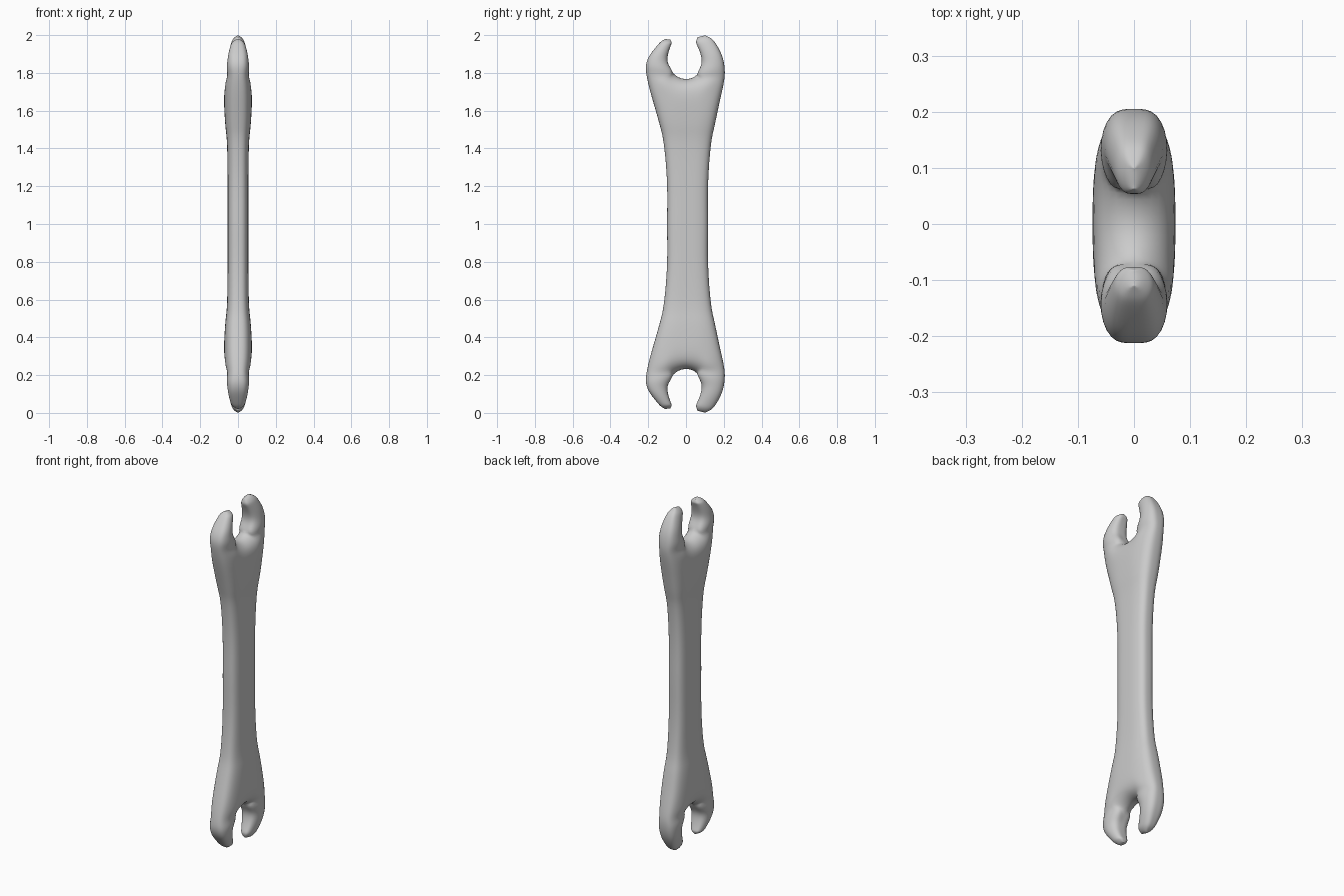
import bpy, bmesh
from mathutils import Vector

if "Cube" in bpy.data.objects:
    bpy.data.objects.remove(bpy.data.objects["Cube"])

# Body rows, middle to slot: left edge (y, z), centre z, right edge (y, z), half thickness
BODY = [
    ((-.100, 1.00), 1.00, (.117, 1.00), .055),
    ((-.100, 1.22), 1.22, (.117, 1.22), .055),
    ((-.117, 1.42), 1.42, (.132, 1.42), .058),
    ((-.135, 1.51), 1.51, (.149, 1.51), .066),
    ((-.160, 1.60), 1.60, (.170, 1.61), .072),
    ((-.190, 1.705), 1.68, (.190, 1.70), .073),
    ((-.207, 1.78), 1.74, (.203, 1.77), .067),
]
# Jaw rows, slot to tip: left outer, left inner, right inner, right outer, half thickness
JAWS = [
    ((-.212, 1.832), (-.068, 1.798), (.058, 1.79), (.204, 1.82), .060),
    ((-.202, 1.873), (-.095, 1.85), (.080, 1.84), (.197, 1.867), .056),
    ((-.180, 1.91), (-.095, 1.90), (.080, 1.89), (.180, 1.915), .050),
    ((-.146, 1.952), (-.081, 1.945), (.062, 1.94), (.152, 1.962), .038),
    ((-.126, 1.970), (-.077, 1.962), (.054, 1.968), (.126, 1.987), .026),
    ((-.110, 1.980), (-.083, 1.976), (.063, 1.99), (.100, 1.999), 0),
]
BODY_U = [-1, -.965, -.8, -.55, -.3, 0, .3, .55, .8, .965, 1]
JAW_U = [(0, 0), (.07, .68), (.5, 1), (.93, .68), (1, 0)]


def lerp(a, b, f):
    return Vector(a).lerp(Vector(b), f)


bm = bmesh.new()


def vert(p, t):
    return bm.verts.new((t, p[0], p[1]))


# One quarter of the skin: columns across, rows along
rows = []
for i, (left, cz, right, t) in enumerate(BODY):
    mid = ((left[0] + right[0]) / 2, cz)
    row = []
    for c, u in enumerate(BODY_U):
        thick = t * max(0, 1 - abs(u) ** 3) ** (1 / 3)
        if i == len(BODY) - 1 and 4 <= c <= 6:
            thick *= .82
        row.append(vert(lerp(mid, left if u < 0 else right, abs(u)), thick))
    rows.append(row)
for i, (lo, li, ri, ro, t) in enumerate(JAWS):
    row = [vert(lerp(lo, li, f), t * k) for f, k in JAW_U]
    row.append(vert((-.004, 1.767), 0) if i == 0 else None)
    row += [vert(lerp(ri, ro, f), t * k) for f, k in JAW_U]
    rows.append(row)
for a, b in zip(rows, rows[1:]):
    for c in range(10):
        quad = (a[c], a[c + 1], b[c + 1], b[c])
        if None not in quad:
            bm.faces.new(quad)

# Mirror to the other face and the other end
for axis, centre in ((0, 0), (2, 1)):
    dup = bmesh.ops.duplicate(bm, geom=bm.verts[:] + bm.edges[:] + bm.faces[:])
    for v in dup["geom"]:
        if isinstance(v, bmesh.types.BMVert):
            v.co[axis] = 2 * centre - v.co[axis]
    bmesh.ops.remove_doubles(bm, verts=bm.verts[:], dist=1e-5)
bmesh.ops.recalc_face_normals(bm, faces=bm.faces[:])

mesh = bpy.data.meshes.new("open_end_wrench")
bm.to_mesh(mesh)
bm.free()
wrench = bpy.data.objects.new("open_end_wrench", mesh)
bpy.context.collection.objects.link(wrench)
mesh.shade_smooth()
sub = wrench.modifiers.new("smooth", "SUBSURF")
sub.levels = sub.render_levels = 2

# Adjust the cage so the smoothed skin passes through the measured points
target = [v.co.copy() for v in mesh.vertices]
for _ in range(5):
    mesh.update()
    wrench.update_tag()
    bpy.context.view_layer.update()
    ev = wrench.evaluated_get(bpy.context.evaluated_depsgraph_get())
    smooth = ev.to_mesh()
    now = [smooth.vertices[i].co.copy() for i in range(len(target))]
    ev.to_mesh_clear()
    for v, want, got in zip(mesh.vertices, target, now):
        v.co += (want - got) * .8
mesh.update()
